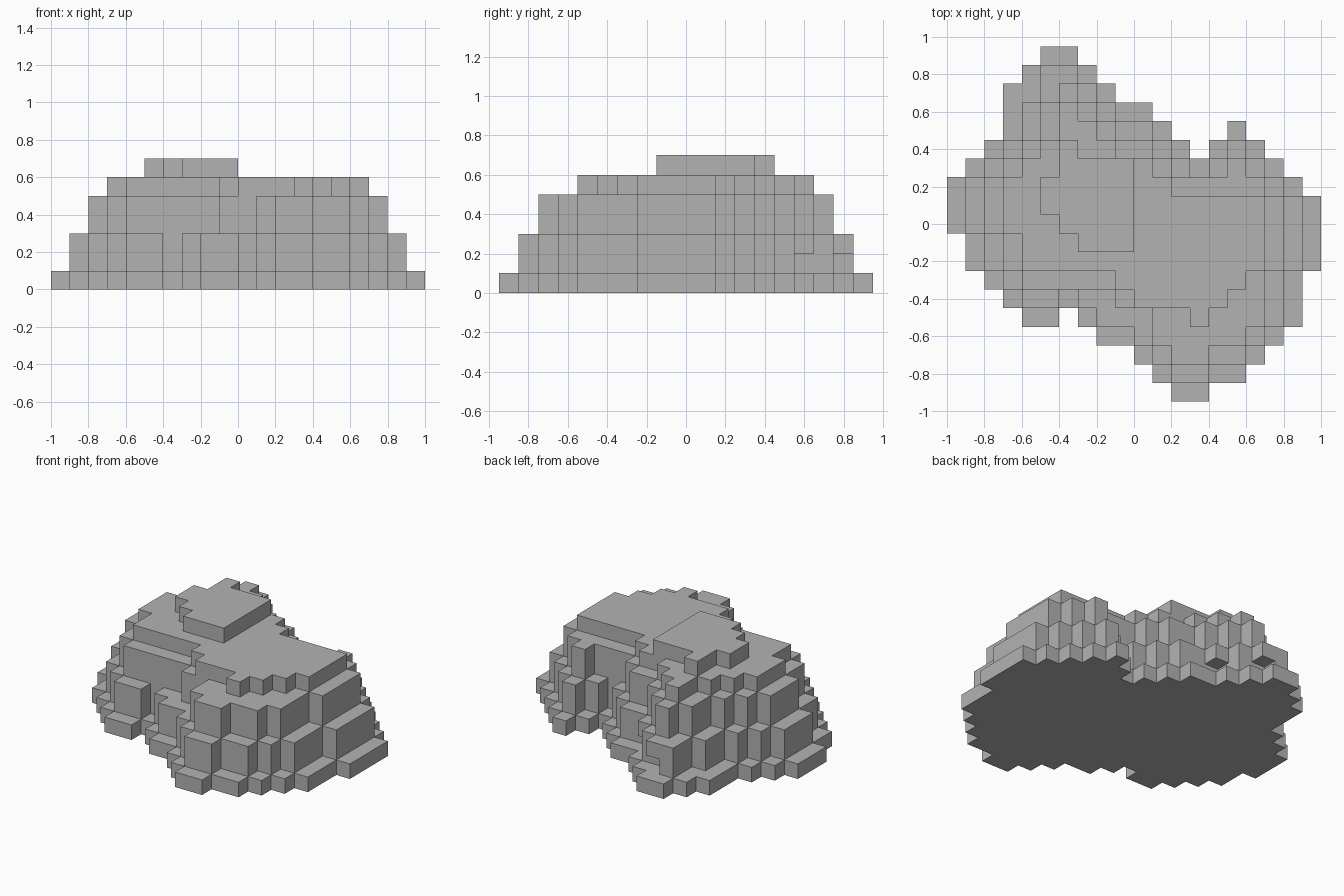
import bpy
import bmesh
import math
from mathutils import Vector

if "Cube" in bpy.data.objects:
    bpy.data.objects.remove(bpy.data.objects["Cube"], do_unlink=True)

CELL = 0.1


def cells(rows, first=0):
    """Filled grid cells (column, row) from spans listed back to front."""
    return {(c, first + r) for r, spans in enumerate(rows)
            for a, b in spans for c in range(a, b)}


def erode(layer):
    """Keep only cells with all four side neighbours filled."""
    return {(c, r) for c, r in layer
            if {(c + 1, r), (c - 1, r), (c, r + 1), (c, r - 1)} <= layer}


# Footprint of the rock
base = cells([
    [(5, 7)], [(4, 8)], [(3, 9)], [(3, 11)], [(3, 12), (15, 16)],
    [(2, 13), (14, 17)], [(1, 18)], [(0, 19)], [(0, 20)], [(0, 20)],
    [(1, 20)], [(1, 20)], [(2, 19)], [(3, 19)], [(4, 6), (7, 19)],
    [(8, 18)], [(10, 17)], [(11, 16)], [(12, 14)]])

# Each step shrinks the one beneath, with a few chipped or filled cells
lower = erode(base) - {(4, 2)}
undercut = lower - {(6, 1), (8, 3)}
middle = (erode(lower) | {(6, 12), (13, 7)}) - {(10, 14), (8, 13)}
upper = (erode(middle) | {(10, 13)}) - {
    (15, 13), (12, 14), (14, 14), (15, 14), (12, 15), (13, 15),
    (8, 4), (15, 7)}
cap = cells([[(6, 7)], [(6, 10)], [(5, 10)], [(5, 10)], [(6, 10)], [(7, 10)]],
            first=5)

levels = [base, undercut, lower, middle, middle, upper, cap]
solid = {(c, -r, z) for z, layer in enumerate(levels) for c, r in layer}

# Outer skin of the blocks
bm = bmesh.new()
corners = {}


def corner(p):
    key = tuple(round(v * 2) for v in p)
    if key not in corners:
        x, y, z = p
        corners[key] = bm.verts.new(
            ((x - 9.5) * CELL, (y + 9) * CELL, (z + 0.5) * CELL))
    return corners[key]


for block in solid:
    for axis in range(3):
        for side in (-1, 1):
            out = Vector((0, 0, 0))
            out[axis] = side
            if tuple(int(a + b) for a, b in zip(block, out)) in solid:
                continue
            u, v = Vector((0, 0, 0)), Vector((0, 0, 0))
            u[(axis + 1) % 3] = 0.5
            v[(axis + 2) % 3] = 0.5 * side
            mid = Vector(block) + out / 2
            bm.faces.new([corner(mid + s * u + t * v) for s, t in
                          ((-1, -1), (1, -1), (1, 1), (-1, 1))])

# Merge coplanar squares into clean flat faces
bmesh.ops.dissolve_limit(bm, angle_limit=math.radians(1),
                         verts=bm.verts[:], edges=bm.edges[:])
mesh = bpy.data.meshes.new("rock")
bm.to_mesh(mesh)
bm.free()

stone = bpy.data.materials.new("stone grey")
stone.use_nodes = True
grey = (0.45, 0.45, 0.45, 1)
stone.diffuse_color = grey
stone.node_tree.nodes["Principled BSDF"].inputs["Base Color"].default_value = grey
mesh.materials.append(stone)

rock = bpy.data.objects.new("rock", mesh)
bpy.context.scene.collection.objects.link(rock)
